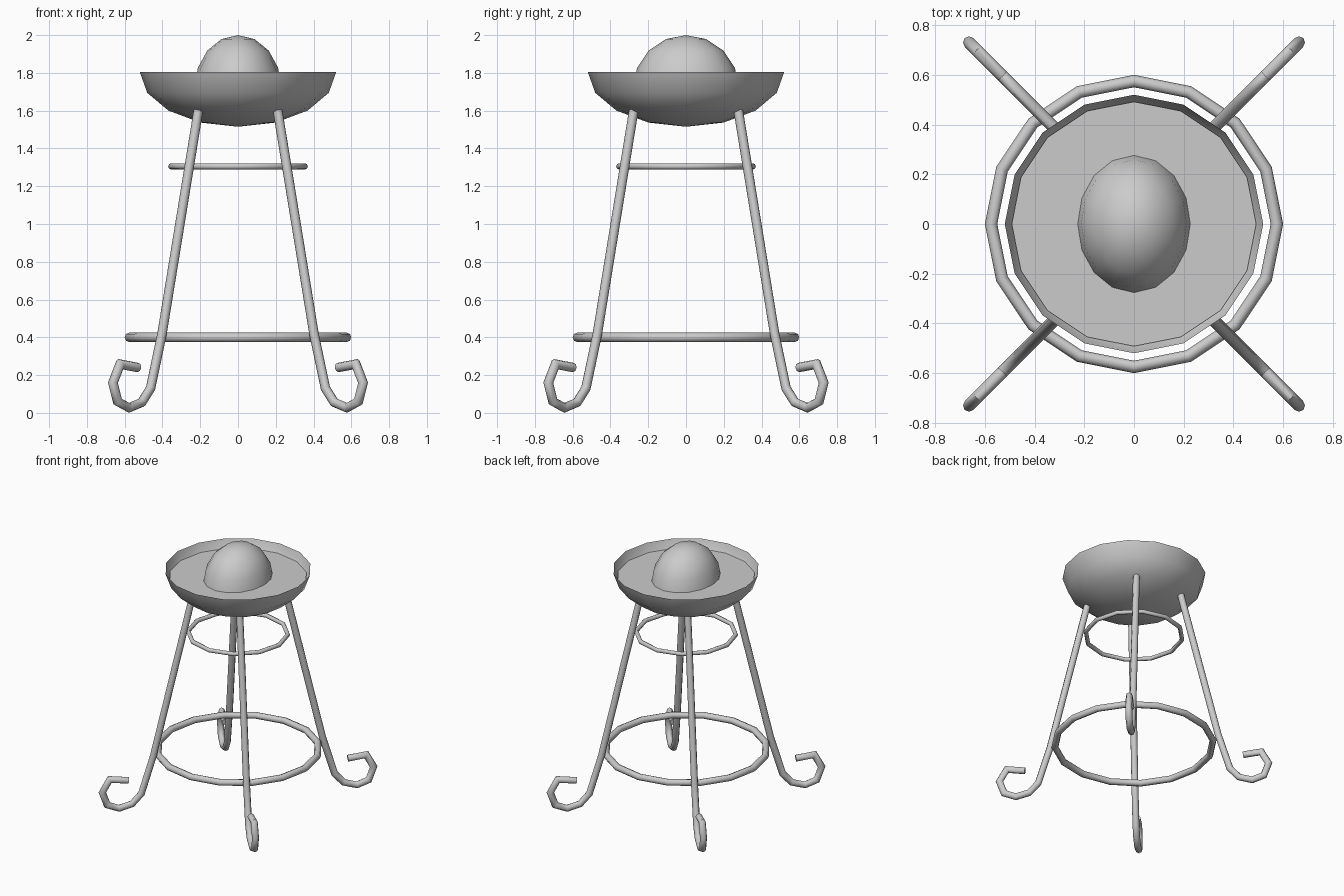
import bpy, bmesh, math
from mathutils import Vector

if "Cube" in bpy.data.objects:
    bpy.data.objects.remove(bpy.data.objects["Cube"])


def make_object(name, bm):
    bmesh.ops.recalc_face_normals(bm, faces=bm.faces[:])
    mesh = bpy.data.meshes.new(name)
    bm.to_mesh(mesh)
    bm.free()
    obj = bpy.data.objects.new(name, mesh)
    bpy.context.collection.objects.link(obj)
    bpy.ops.object.select_all(action='DESELECT')
    obj.select_set(True)
    bpy.context.view_layer.objects.active = obj
    bpy.ops.object.shade_smooth_by_angle(angle=math.radians(50))
    return obj


def half_ellipsoid(name, rx, ry, height, z):
    """Half of a 16-sided sphere; a negative height hangs it downwards."""
    bm = bmesh.new()
    bmesh.ops.create_uvsphere(bm, u_segments=16, v_segments=8, radius=1)
    low = [v for v in bm.verts if v.co.z < -0.01]
    bmesh.ops.delete(bm, geom=low, context='VERTS')
    for v in bm.verts:
        v.co = (v.co.x * rx, v.co.y * ry, z + v.co.z * height)
    obj = make_object(name, bm)
    # open shells: make sure the outside faces outwards
    if sum(p.normal.dot(p.center - Vector((0, 0, z))) for p in obj.data.polygons) < 0:
        obj.data.flip_normals()


def ring(name, major, minor, z, segments):
    bpy.ops.mesh.primitive_torus_add(location=(0, 0, z), major_radius=major, minor_radius=minor,
                                     major_segments=segments, minor_segments=8)
    obj = bpy.context.object
    obj.name = name
    bpy.ops.object.shade_smooth_by_angle(angle=math.radians(50))


def tube(name, points, radius, side, sides=8):
    """Sweep a round section along a path lying in the plane with normal 'side'."""
    bm = bmesh.new()
    loops = []
    for i, p in enumerate(points):
        a = (p - points[i - 1]).normalized() if i > 0 else None
        b = (points[i + 1] - p).normalized() if i < len(points) - 1 else None
        a, b = a or b, b or a
        t = (a + b).normalized()
        n = side.cross(t) / max(t.dot(a), 0.5)   # mitre at the bends
        loops.append([bm.verts.new(p + radius * (math.cos(k) * n + math.sin(k) * side))
                      for k in (2 * math.pi * j / sides for j in range(sides))])
    for l0, l1 in zip(loops, loops[1:]):
        for j in range(sides):
            k = (j + 1) % sides
            bm.faces.new((l0[j], l0[k], l1[k], l1[j]))
    bm.faces.new(loops[0])
    bm.faces.new(loops[-1])
    make_object(name, bm)


# Bowl, recessed plate and central dome
half_ellipsoid("bowl", 0.52, 0.52, -0.29, 1.805)
bm = bmesh.new()
bmesh.ops.create_circle(bm, cap_ends=True, segments=16, radius=0.492)
bmesh.ops.translate(bm, verts=bm.verts, vec=(0, 0, 1.74))
make_object("bowl_plate", bm)
half_ellipsoid("dome", 0.23, 0.28, 0.28, 1.72)

# Bracing rings
ring("lower_ring", 0.575, 0.025, 0.4, 16)
ring("upper_ring", 0.354, 0.016, 1.305, 12)

# Four splayed legs with curled feet: (x, z), y follows x with an offset
leg_path = [(0.21, 1.60), (0.402, 0.42), (0.463, 0.13), (0.51, 0.055), (0.577, 0.027),
            (0.637, 0.06), (0.662, 0.16), (0.624, 0.258), (0.53, 0.24)]
for sx, xname in ((-1, "left"), (1, "right")):
    for sy, yname in ((-1, "front"), (1, "back")):
        pts = [Vector((sx * x, sy * (x + 0.067), z)) for x, z in leg_path]
        tube(f"{yname}_{xname}_leg", pts, 0.025, Vector((sx, -sy, 0)).normalized())
